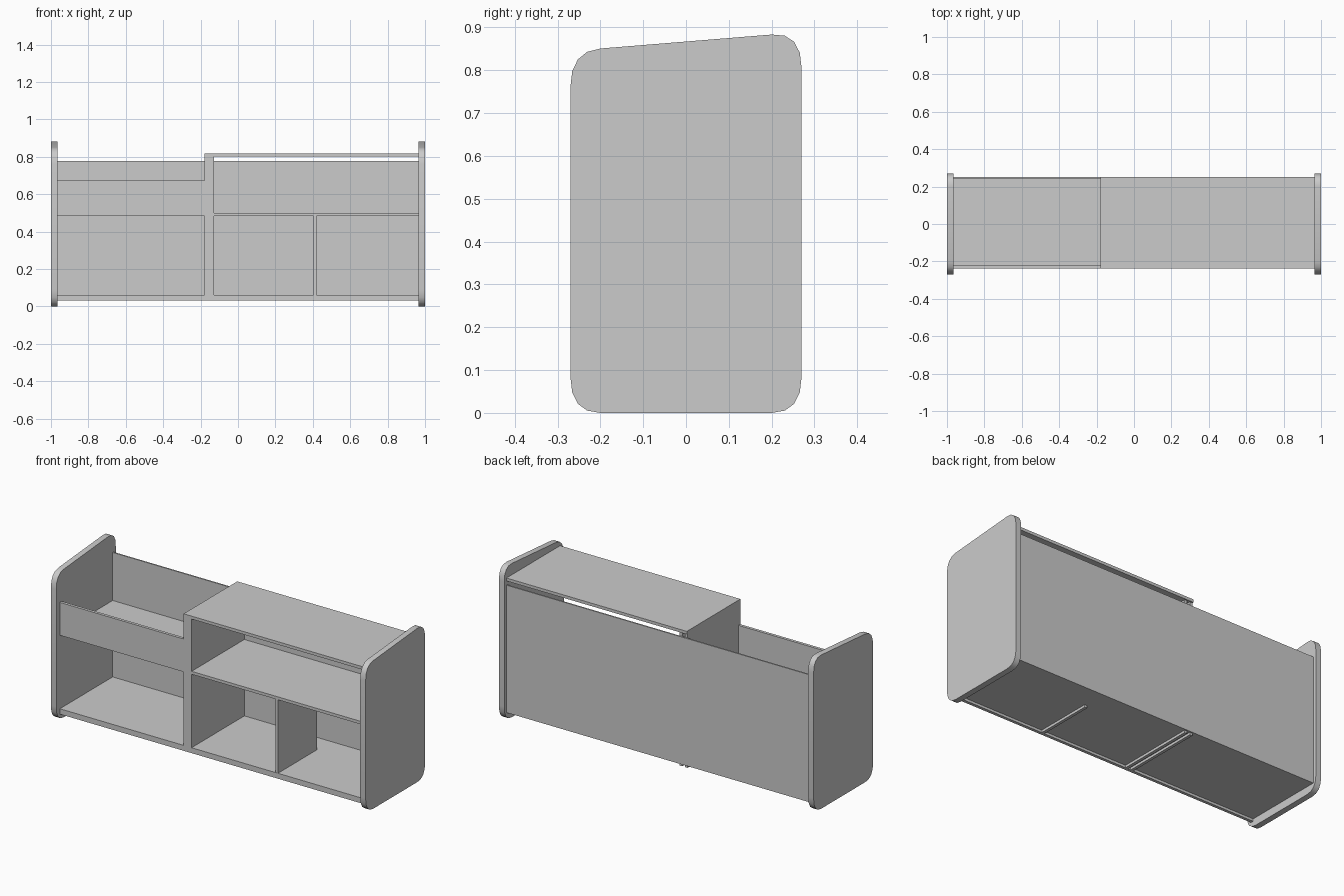
import bpy
import bmesh
from mathutils import Vector

cube = bpy.data.objects.get("Cube")
if cube:
    bpy.data.objects.remove(cube, do_unlink=True)

grey = bpy.data.materials.new("plain grey")
grey.use_nodes = True
grey.diffuse_color = (0.6, 0.6, 0.6, 1)
grey.node_tree.nodes["Principled BSDF"].inputs["Base Color"].default_value = grey.diffuse_color


def add_object(name, bm):
    bmesh.ops.recalc_face_normals(bm, faces=bm.faces)
    mesh = bpy.data.meshes.new(name)
    bm.to_mesh(mesh)
    bm.free()
    mesh.materials.append(grey)
    obj = bpy.data.objects.new(name, mesh)
    bpy.context.collection.objects.link(obj)
    return obj


def board(name, x, y, z):
    """Box given by its (low, high) extent on each axis."""
    bm = bmesh.new()
    bmesh.ops.create_cube(bm, size=1)
    for v in bm.verts:
        v.co = [r[0] if c < 0 else r[1] for c, r in zip(v.co, (x, y, z))]
    return add_object(name, bm)


def end_panel(name, x0, x1):
    """Upright panel with a sloping top and softly rounded corners."""
    corners = [Vector(p) for p in ((-.27, 0), (.27, 0), (.27, .889), (-.27, .845))]
    outline = []
    for i, c in enumerate(corners):
        ends = []
        for other in (corners[i - 1], corners[(i + 1) % 4]):
            d = (other - c).normalized()
            ends.append(c + d * (.07 if abs(d.x) > .5 else .085))
        for s in range(5):
            t = s / 4
            outline.append(ends[0] * (1 - t) ** 2 + c * 2 * t * (1 - t) + ends[1] * t * t)
    bm = bmesh.new()
    face = bm.faces.new([bm.verts.new((x0, p.x, p.y)) for p in outline])
    side = bmesh.ops.extrude_face_region(bm, geom=[face])
    moved = [g for g in side["geom"] if isinstance(g, bmesh.types.BMVert)]
    bmesh.ops.translate(bm, verts=moved, vec=(x1 - x0, 0, 0))
    obj = add_object(name, bm)
    bpy.ops.object.select_all(action="DESELECT")
    obj.select_set(True)
    bpy.context.view_layer.objects.active = obj
    bpy.ops.object.shade_smooth_by_angle(angle=.6)


# Shared extents
T = .017
INNER = .966
FRONT, BACK = -.237, .25
DEPTH = (FRONT, BACK - .008)
FRAME = (FRONT, FRONT + T)
BEHIND = (FRONT + T, BACK - .008)
DIV_L, DIV_R = -.18, -.129
LOW, BASE, MID, TOP = .031, .062, .501, .818

# End panels and back
end_panel("right_end_panel", -1, -INNER)
end_panel("left_end_panel", INNER, 1)
board("back_panel", (-INNER, INNER), (BACK - .008, BACK), (BASE - T, .777))

# Base shelf with its front lip
board("base_shelf", (-INNER, INNER), BEHIND, (BASE - T, BASE))
board("base_lip", (-INNER, INNER), FRAME, (LOW, BASE))

# Hollow main divider: two sheets behind a front strip
board("divider_front", (DIV_L, DIV_R), FRAME, (BASE, TOP - T))
for name, x in (("divider_right_sheet", DIV_L), ("divider_left_sheet", DIV_R - T)):
    board(name, (x, x + T), BEHIND, (LOW, TOP - T))

# Shelves, top and low front rail
board("right_tray_shelf", (-INNER, DIV_L), BEHIND, (MID - T, MID))
board("right_tray_rail", (-INNER, DIV_L), FRAME, (MID - T, .673))
board("left_middle_shelf", (DIV_R, INNER), DEPTH, (MID - T, MID))
board("top_shelf", (DIV_L, INNER), (FRONT, BACK), (TOP - T, TOP))

# Shallow lower divider
board("lower_divider", (.403, .403 + T), (FRONT + .001, .115), (LOW, MID - T))
